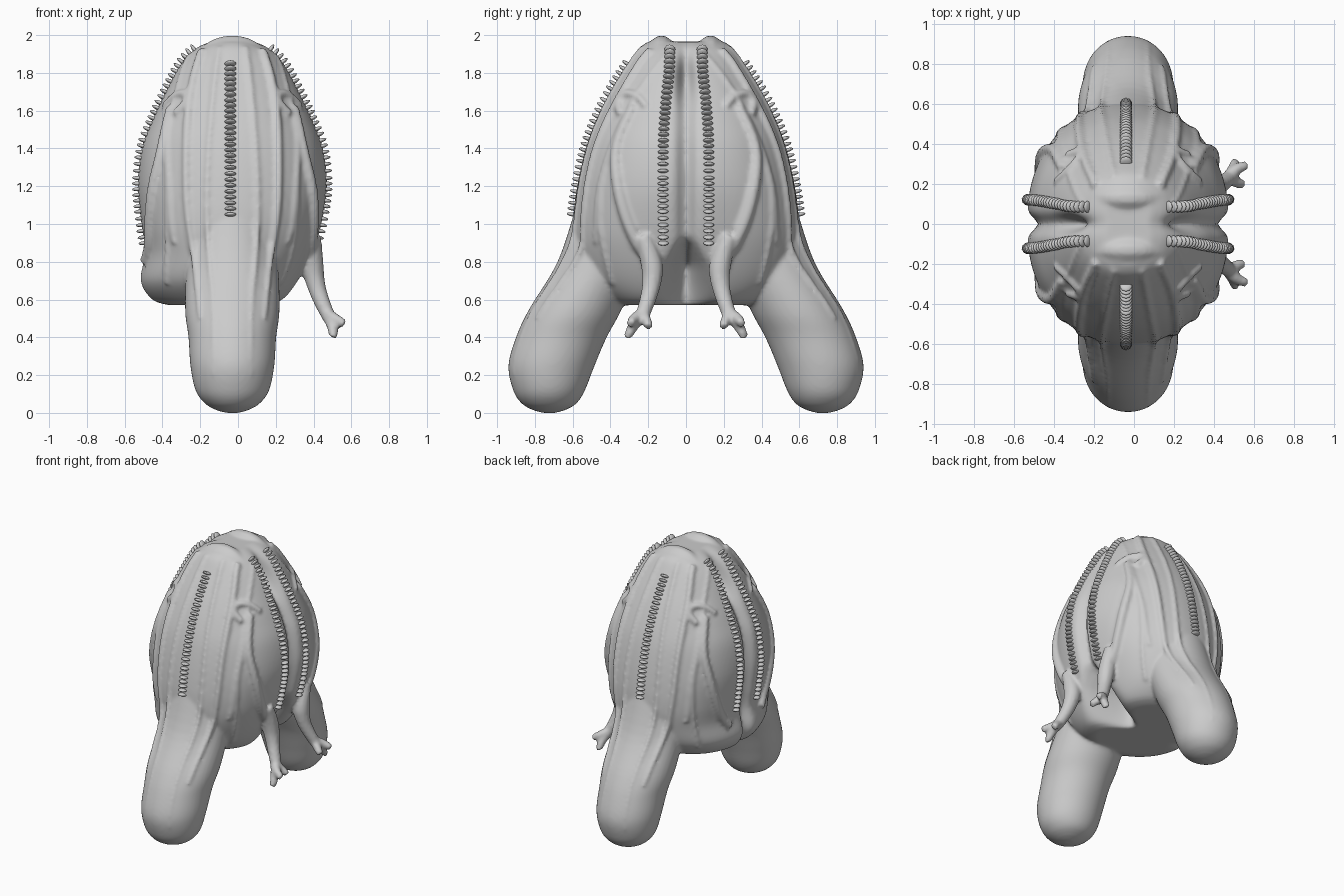
import bpy, bmesh, math
from mathutils import Vector, Matrix
from mathutils.bvhtree import BVHTree

cube = bpy.data.objects.get("Cube")
if cube:
    bpy.data.objects.remove(cube, do_unlink=True)

OFF = -0.03  # the whole body sits slightly off centre in x

grey = bpy.data.materials.new("plain_grey")
grey.use_nodes = True
grey.diffuse_color = (0.6, 0.6, 0.6, 1)
grey.node_tree.nodes["Principled BSDF"].inputs["Base Color"].default_value = (0.6, 0.6, 0.6, 1)


def make_object(name, bm):
    mesh = bpy.data.meshes.new(name)
    bm.to_mesh(mesh)
    mesh.materials.append(grey)
    obj = bpy.data.objects.new(name, mesh)
    bpy.context.collection.objects.link(obj)
    return obj


def smooth_rows(rows, steps):
    """Catmull-Rom interpolation between rows of numbers."""
    pts = [Vector(r) for r in rows]
    pts = [pts[0]] + pts + [pts[-1]]
    out = []
    for a, b, c, d in zip(pts, pts[1:], pts[2:], pts[3:]):
        for k in range(steps):
            t = k / steps
            out.append(0.5 * (2 * b + (c - a) * t + (2 * a - 5 * b + 4 * c - d) * t ** 2
                              + (3 * b - a - 3 * c + d) * t ** 3))
    return out + [pts[-1]]


def loft(bm, rings):
    loops = [[bm.verts.new(p) for p in ring] for ring in rings]
    for lo, hi in zip(loops, loops[1:]):
        for i in range(len(lo)):
            j = (i + 1) % len(lo)
            bm.faces.new((lo[i], lo[j], hi[j], hi[i]))
    bm.faces.new(loops[0][::-1])
    bm.faces.new(loops[-1])


def ring(z, cy, left, right, b, power, n):
    pts = []
    for i in range(n):
        t = 2 * math.pi * i / n
        c, s = math.cos(t), math.sin(t)
        x = (left if c > 0 else right) * math.copysign(abs(c) ** (2 / power), c)
        y = b * math.copysign(abs(s) ** (2 / power), s)
        pts.append(Vector((x + OFF, cy + y, z)))
    return pts


def groove(p):
    """Pinch a body point toward the middle along the line between the halves."""
    depth = 0.11 + 0.25 * math.exp(-((p.z - 1.78) / 0.12) ** 2)
    x = (p.x - OFF) * (1 - depth * math.exp(-(p.y / 0.042) ** 2))
    # Open arch under the left side
    if x > 0 and p.z < 0.92:
        rise = min(1, (0.92 - p.z) / 0.14)
        x *= 1 - 0.85 * rise * math.exp(-(p.y / (0.03 + 0.25 * (0.92 - p.z))) ** 2)
    return Vector((x + OFF, p.y, p.z))


def tube(bm, pts, radii):
    """Add a smooth tapering tube through the guide points."""
    curve = bpy.data.curves.new("guide", 'CURVE')
    curve.dimensions = '3D'
    curve.bevel_depth = 1
    curve.bevel_resolution = 3
    curve.use_fill_caps = True
    spline = curve.splines.new('NURBS')
    spline.points.add(len(pts) - 1)
    for k, (sp, p) in enumerate(zip(spline.points, pts)):
        sp.co = (*p, 1)
        f = k / (len(pts) - 1) * (len(radii) - 1)
        i = min(int(f), len(radii) - 2)
        sp.radius = radii[i] + (radii[i + 1] - radii[i]) * (f - i)
    spline.order_u = 3
    spline.use_endpoint_u = True
    spline.resolution_u = 6
    obj = bpy.data.objects.new("guide", curve)
    bpy.context.collection.objects.link(obj)
    dg = bpy.context.evaluated_depsgraph_get()
    mesh = bpy.data.meshes.new_from_object(obj.evaluated_get(dg))
    bm.from_mesh(mesh)
    bpy.data.objects.remove(obj, do_unlink=True)
    bpy.data.meshes.remove(mesh)


def side_hit(tree, side, y, z):
    return tree.ray_cast(Vector((2 * side, y, z)), Vector((-side, 0, 0)))[:2]


def face_hit(tree, s, x, z):
    return tree.ray_cast(Vector((x + OFF, 2 * s, z)), Vector((0, -s, 0)))[:2]


# Domed body, swollen low on its right: z, left half width, right half width, half depth
profile = [(0.57, .22, .34, .34), (0.6, .30, .43, .42), (0.7, .365, .49, .53),
           (0.85, .43, .465, .59), (1.0, .475, .485, .60), (1.2, .505, .505, .575),
           (1.4, .485, .485, .53), (1.55, .43, .43, .475), (1.7, .36, .36, .40),
           (1.85, .28, .28, .305), (1.93, .2, .2, .25), (1.965, .12, .12, .2)]
body_bm = bmesh.new()
loft(body_bm, [[groove(p) for p in ring(z, 0, l, r, b, 2.25, 220)]
               for z, l, r, b in smooth_rows([Vector(p) for p in profile], 5)])

# Two splayed legs with round feet: z, centre y, half width, half depth
leg = [(0, .725, .03, .03), (.015, .725, .085, .085), (.05, .725, .145, .145),
       (.12, .725, .195, .19), (.25, .712, .222, .228), (.4, .66, .232, .24),
       (.55, .585, .25, .245), (.8, .46, .24, .22), (1.1, .4, .2, .18)]
for s in (-1, 1):
    loft(body_bm, [ring(z, s * cy, a, a, b, 2, 64) for z, cy, a, b in smooth_rows(leg, 5)])
bmesh.ops.recalc_face_normals(body_bm, faces=body_bm.faces)
tree = BVHTree.FromBMesh(body_bm)

# Raised folds, as (y, z) on the sides and (x, z) on the front and back
side_folds = [
    ([(.21, 1.62), (.25, 1.67), (.31, 1.69), (.355, 1.65), (.345, 1.58)], .024),
    ([(.28, 1.62), (.37, 1.4), (.35, 1.15), (.27, .92), (.18, .8)], .034),
    ([(.31, 1.6), (.44, 1.25), (.45, .95), (.39, .68)], .014),
    ([(.1, 1.9), (.22, 1.75), (.36, 1.5), (.46, 1.2), (.48, .9)], .014),
]
face_folds = [
    ([(.16, 1.92), (.21, 1.75), (.24, 1.5), (.24, 1.1), (.2, .8), (.17, .5)], .024),
    ([(.07, 1.94), (.1, 1.7), (.13, 1.3), (.13, .9), (.1, .55), (.1, .2)], .014),
]
for s in (-1, 1):
    for side in (-1, 1):
        for path, r in side_folds:
            hits = [side_hit(tree, side, s * y, z)[0] for y, z in smooth_rows(path, 3)]
            tube(body_bm, [h for h in hits if h], [r * .7, r, r])
        for path, r in face_folds:
            hits = [face_hit(tree, s, side * x, z)[0] for x, z in smooth_rows(path, 3)]
            tube(body_bm, [h for h in hits if h], [r, r, r * .5])

    # Rounded crest over the top of each half
    tube(body_bm, [(OFF + x, s * .13, z) for x, z in
                   ((-.2, 1.86), (-.1, 1.93), (0, 1.94), (.1, 1.93), (.2, 1.86))],
         [.04, .065, .04])
    # Hanging arm with a three-fingered end on the left side
    arm = [(.40, .23, .94), (.39, .175, .8), (.41, .18, .68), (.45, .21, .57), (.49, .24, .49)]
    tube(body_bm, [(x, s * y, z) for x, y, z in arm], [.04, .065, .05, .042, .036])
    for x, y, z in ((.565, .29, .47), (.5, .305, .40), (.545, .2, .455)):
        tube(body_bm, [(.475, s * .235, .52), (.515, s * y, z + .03), (x, s * y, z)],
             [.034, .028, .024])

# Fuse everything into one smooth skin
body = make_object("body", body_bm)
remesh = body.modifiers.new("fuse", 'REMESH')
remesh.mode = 'VOXEL'
remesh.voxel_size = 0.012
soften = body.modifiers.new("soften", 'SMOOTH')
soften.factor = 0.5
soften.iterations = 5
dg = bpy.context.evaluated_depsgraph_get()
skin = bpy.data.meshes.new_from_object(body.evaluated_get(dg))
body.modifiers.clear()
body.data = skin
skin.polygons.foreach_set("use_smooth", [True] * len(skin.polygons))
if not skin.materials:
    skin.materials.append(grey)
skin_bm = bmesh.new()
skin_bm.from_mesh(skin)
tree = BVHTree.FromBMesh(skin_bm)


# Combs: rows of flat rounded teeth standing on the skin
def comb(name, hits, spacing, out, width):
    bm = bmesh.new()
    hits = [h for h in hits if h[0]]
    travelled = spacing
    for (p, n), (q, _) in zip(hits, hits[1:]):
        travelled += (q - p).length
        if travelled < spacing:
            continue
        travelled = 0
        along = (q - p).normalized()
        n = (n - along * n.dot(along)).normalized()
        basis = Matrix((along.cross(n), n, along)).transposed().to_4x4()
        size = Matrix.Diagonal((width, out, 0.011, 1))
        bmesh.ops.create_uvsphere(bm, u_segments=10, v_segments=6, radius=1,
                                  matrix=Matrix.Translation(p) @ basis @ size)
    obj = make_object(name, bm)
    obj.data.polygons.foreach_set("use_smooth", [True] * len(obj.data.polygons))


side_path = smooth_rows([(.12, .9), (.12, 1.4), (.105, 1.65), (.09, 1.8), (.085, 1.93)], 60)
face_path = smooth_rows([(-.01, 1.05), (-.01, 1.85)], 200)
for s, end in ((-1, "front"), (1, "back")):
    for side, label in ((-1, "right"), (1, "left")):
        comb(f"{end}_{label}_comb", [side_hit(tree, side, s * y, z) for y, z in side_path],
             0.029, 0.034, 0.03)
    comb(f"{end}_middle_comb", [face_hit(tree, s, x, z) for x, z in face_path],
         0.03, 0.036, 0.032)
